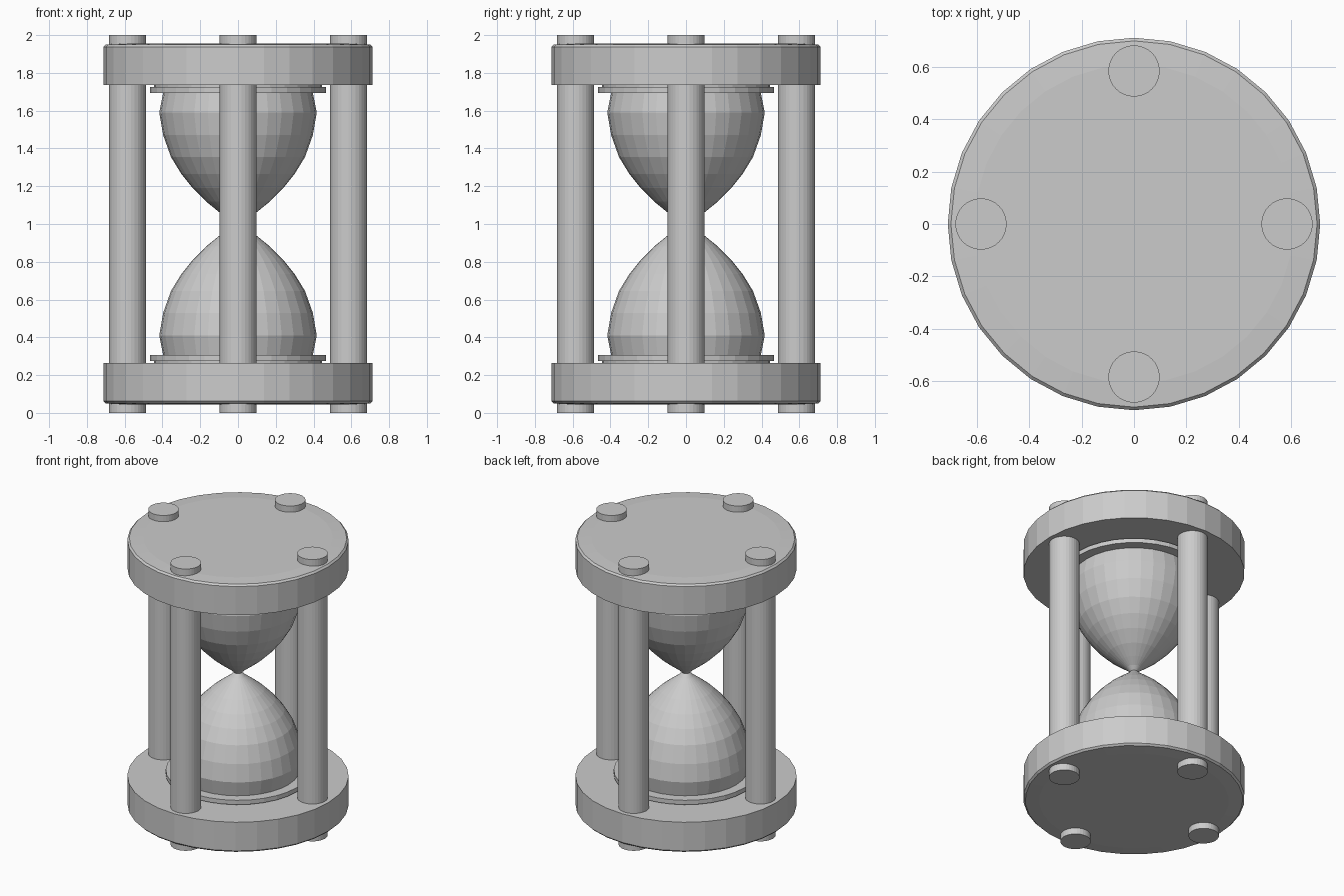
import bpy, bmesh, math

SIDES = 32

cube = bpy.data.objects.get("Cube")
if cube:
    bpy.data.objects.remove(cube, do_unlink=True)

grey = bpy.data.materials.new("plain grey")
grey.use_nodes = True
grey.diffuse_color = (0.6, 0.6, 0.6, 1)
grey.node_tree.nodes["Principled BSDF"].inputs["Base Color"].default_value = (0.6, 0.6, 0.6, 1)


def lathe(name, profile, x=0, y=0, sides=SIDES):
    """Revolve (radius, height) points about a vertical axis and cap both ends."""
    bm = bmesh.new()
    rings = []
    for r, z in profile:
        angles = [math.tau * i / sides for i in range(sides)]
        rings.append([bm.verts.new((x + r * math.cos(a), y + r * math.sin(a), z)) for a in angles])
    for low, high in zip(rings, rings[1:]):
        for i in range(sides):
            j = (i + 1) % sides
            bm.faces.new((low[i], low[j], high[j], high[i]))
    bm.faces.new(rings[0])
    bm.faces.new(rings[-1])
    bmesh.ops.recalc_face_normals(bm, faces=bm.faces)
    mesh = bpy.data.meshes.new(name)
    bm.to_mesh(mesh)
    bm.free()
    mesh.materials.append(grey)
    obj = bpy.data.objects.new(name, mesh)
    bpy.context.collection.objects.link(obj)
    return obj


def mirrored(profile):
    return [(r, 2 - z) for r, z in reversed(profile)]


# Profiles of the lower half, from the bottom up
plate = [(0.61, 0.044), (0.70, 0.05), (0.712, 0.062), (0.712, 0.265)]
collar = [(0.445, 0.262), (0.445, 0.275), (0.465, 0.275), (0.465, 0.306)]
bulb = [(0.39, 0.27), (0.395, 0.30), (0.417, 0.41), (0.396, 0.53), (0.355, 0.645),
        (0.30, 0.735), (0.24, 0.81), (0.17, 0.88), (0.10, 0.937), (0.05, 0.975), (0.025, 1.0)]

# End plates and glass collars
for part, profile in (("plate", plate), ("collar", collar)):
    lathe("bottom_" + part, profile)
    lathe("top_" + part, mirrored(profile))

# Glass: two bulbs meeting at a narrow neck
lathe("glass_bulbs", bulb + mirrored(bulb)[1:])

# Four posts running through both plates
for name, x, y in (("left", 1, 0), ("back", 0, 1), ("right", -1, 0), ("front", 0, -1)):
    lathe(name + "_post", [(0.098, 0), (0.098, 2)], 0.585 * x, 0.585 * y)
